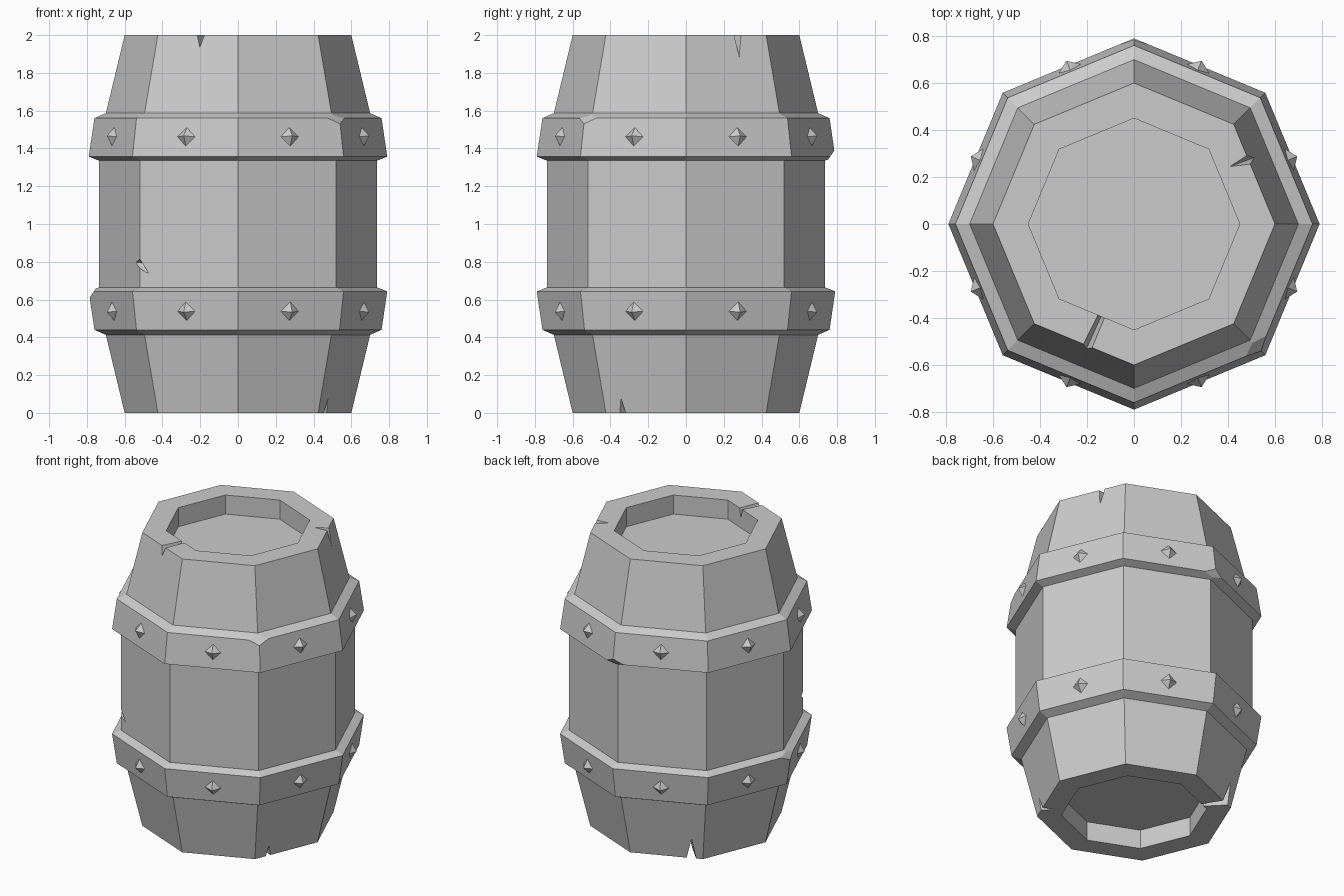
import bpy, bmesh
from math import cos, sin, radians, pi
from mathutils import Vector, Matrix

if "Cube" in bpy.data.objects:
    bpy.data.objects.remove(bpy.data.objects["Cube"])

SIDES = 8


def add_object(name, bm):
    bmesh.ops.recalc_face_normals(bm, faces=bm.faces[:])
    mesh = bpy.data.meshes.new(name)
    bm.to_mesh(mesh)
    bm.free()
    obj = bpy.data.objects.new(name, mesh)
    bpy.context.collection.objects.link(obj)
    return obj


def lathe(profile, closed):
    """Octagonal solid from (radius, z) points; closed joins last to first, else ends are capped."""
    bm = bmesh.new()
    rings = [[bm.verts.new((r * cos(k * 2 * pi / SIDES), r * sin(k * 2 * pi / SIDES), z))
              for k in range(SIDES)] for r, z in profile]
    pairs = list(zip(rings, rings[1:]))
    if closed:
        pairs.append((rings[-1], rings[0]))
    else:
        bm.faces.new(rings[0])
        bm.faces.new(rings[-1])
    for a, b in pairs:
        for k in range(SIDES):
            n = (k + 1) % SIDES
            bm.faces.new((a[k], a[n], b[n], b[k]))
    return bm


def hull(points, bm):
    """Add a convex solid around the points."""
    part = bmesh.new()
    for p in points:
        part.verts.new(p)
    bmesh.ops.convex_hull(part, input=part.verts[:])
    mesh = bpy.data.meshes.new("hull_temp")
    part.to_mesh(mesh)
    part.free()
    bm.from_mesh(mesh)
    bpy.data.meshes.remove(mesh)


def crack(bm, outer, inner, w_out, w_in, d_out, d_in, top):
    """V-shaped wedge across a rim, from outer to inner xy point."""
    o, i = Vector((*outer, 0)), Vector((*inner, 0))
    side = (i - o).normalized().cross(Vector((0, 0, 1)))
    z, s = (2, -1) if top else (0, 1)
    points = []
    for p, w, d in ((o, w_out, d_out), (i, w_in, d_in)):
        points += [p + side * w + Vector((0, 0, z - s * 0.01)),
                   p - side * w + Vector((0, 0, z - s * 0.01)),
                   p + Vector((0, 0, z + s * d))]
    hull(points, bm)


# Staved body with recessed ends
half = [(0.45, 0.13), (0.45, 0), (0.6, 0), (0.70, 0.415), (0.735, 0.667)]
body = add_object("barrel_body", lathe(half + [(r, 2 - z) for r, z in reversed(half)], False))

# Cracks in the rims and one nick in a stave edge
cut = bmesh.new()
crack(cut, (-0.22, -0.57), (-0.12, -0.35), 0.024, 0.016, 0.065, 0.06, True)
crack(cut, (0.56, 0.30), (0.41, 0.245), 0.04, 0.002, 0.17, 0.002, True)
crack(cut, (0.54, -0.39), (0.40, -0.29), 0.04, 0.002, 0.14, 0.002, False)
crack(cut, (-0.41, 0.52), (-0.26, 0.33), 0.04, 0.015, 0.17, 0.06, False)
hull([(-0.6, -0.6, 0.87), (-0.6, -0.6, 0.76), (-0.47, -0.55, 0.73),
      (-0.55, -0.47, 0.80), (-0.485, -0.485, 0.79)], cut)
cutter = add_object("crack_cutter", cut)
cutter.hide_render = True
mod = body.modifiers.new("cracks", 'BOOLEAN')
mod.operation = 'DIFFERENCE'
mod.solver = 'EXACT'
mod.object = cutter
bpy.context.view_layer.objects.active = body
bpy.ops.object.modifier_apply(modifier=mod.name)
bpy.data.objects.remove(cutter)

# Hoops: the lower one mirrors the upper; corner chips are (angle, radius, z, up/down, depth)
hoop = [(0.66, 1.335), (0.735, 1.335), (0.79, 1.357), (0.76, 1.56), (0.70, 1.587), (0.66, 1.587)]
bands = {
    "upper": (1, [(-45, 0.76, 1.56, 1, 0.018), (90, 0.79, 1.357, -0.7, 0.022)]),
    "lower": (-1, [(180, 0.79, 0.643, 0.7, 0.022)]),
}
for label, (flip, chips) in bands.items():
    bm = lathe([(r, 1 + flip * (z - 1)) for r, z in hoop], True)
    for ang, r, z, vert, depth in chips:
        u = Vector((cos(radians(ang)), sin(radians(ang)), 0))
        n = (u + Vector((0, 0, vert))).normalized()
        bmesh.ops.bisect_plane(bm, geom=bm.verts[:] + bm.edges[:] + bm.faces[:], dist=1e-5,
                               plane_co=u * r + Vector((0, 0, z)) - n * depth,
                               plane_no=n, clear_outer=True)
        bmesh.ops.holes_fill(bm, edges=[e for e in bm.edges if e.is_boundary], sides=0)
    add_object(label + "_hoop", bm)

    # Pyramid rivets, one per hoop face
    bm = bmesh.new()
    for k in range(SIDES):
        a = (k + 0.5) * 2 * pi / SIDES
        tangent = Vector((-sin(a), cos(a), 0))
        normal = Vector((cos(a), sin(a), flip * 0.137)).normalized()
        up = normal.cross(tangent)
        rot = Matrix((tangent, up, normal)).transposed().to_4x4()
        center = Vector((cos(a), sin(a), 0)) * 0.775 * cos(pi / SIDES)
        center.z = 1 + flip * 0.462
        bmesh.ops.create_cone(bm, cap_ends=True, segments=4, radius1=0.055, radius2=0,
                              depth=0.04, matrix=Matrix.Translation(center + normal * 0.016) @ rot)
    bmesh.ops.remove_doubles(bm, verts=bm.verts[:], dist=1e-5)
    add_object(label + "_rivets", bm)
